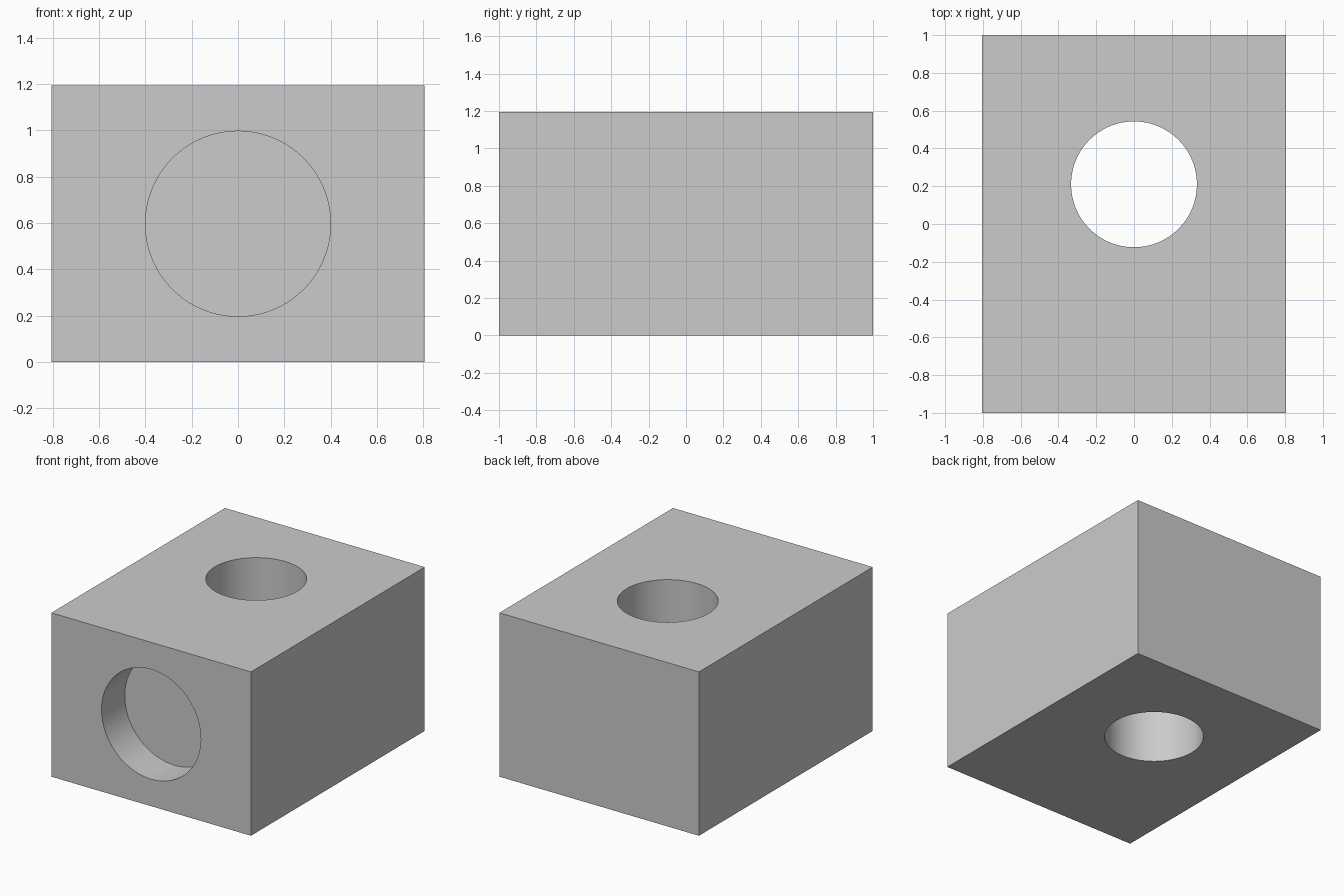
import bpy
from math import pi, radians

if "Cube" in bpy.data.objects:
    bpy.data.objects.remove(bpy.data.objects["Cube"])

WIDTH, LENGTH, HEIGHT = 1.61, 2.0, 1.194
SEGMENTS = 128

# Solid block
bpy.ops.mesh.primitive_cube_add(size=1, location=(0, 0, HEIGHT / 2))
block = bpy.context.object
block.name = "drilled_block"
block.scale = (WIDTH, LENGTH, HEIGHT)
bpy.ops.object.transform_apply(location=False, rotation=False, scale=True)


def drill(name, radius, depth, location, rotation=(0, 0, 0)):
    """Cut a round hole into the block, then discard the cutter."""
    bpy.ops.mesh.primitive_cylinder_add(vertices=SEGMENTS, radius=radius, depth=depth,
                                        location=location, rotation=rotation)
    cutter = bpy.context.object
    cutter.name = name
    cutter.hide_render = True
    mod = block.modifiers.new(name, 'BOOLEAN')
    mod.operation = 'DIFFERENCE'
    mod.solver = 'EXACT'
    mod.object = cutter
    bpy.ops.object.select_all(action='DESELECT')
    block.select_set(True)
    bpy.context.view_layer.objects.active = block
    bpy.ops.object.modifier_apply(modifier=mod.name)
    bpy.data.objects.remove(cutter, do_unlink=True)


# Vertical hole right through the block
drill("through_hole", 0.333, HEIGHT * 2, (0, 0.21, HEIGHT / 2))

# Shallow flat-bottomed hole in the front, centred on the front plane
POCKET_DEPTH = 0.267
drill("front_pocket", 0.4, POCKET_DEPTH * 2, (0, -LENGTH / 2, HEIGHT / 2), (pi / 2, 0, 0))

bpy.ops.object.shade_smooth_by_angle(angle=radians(30))
